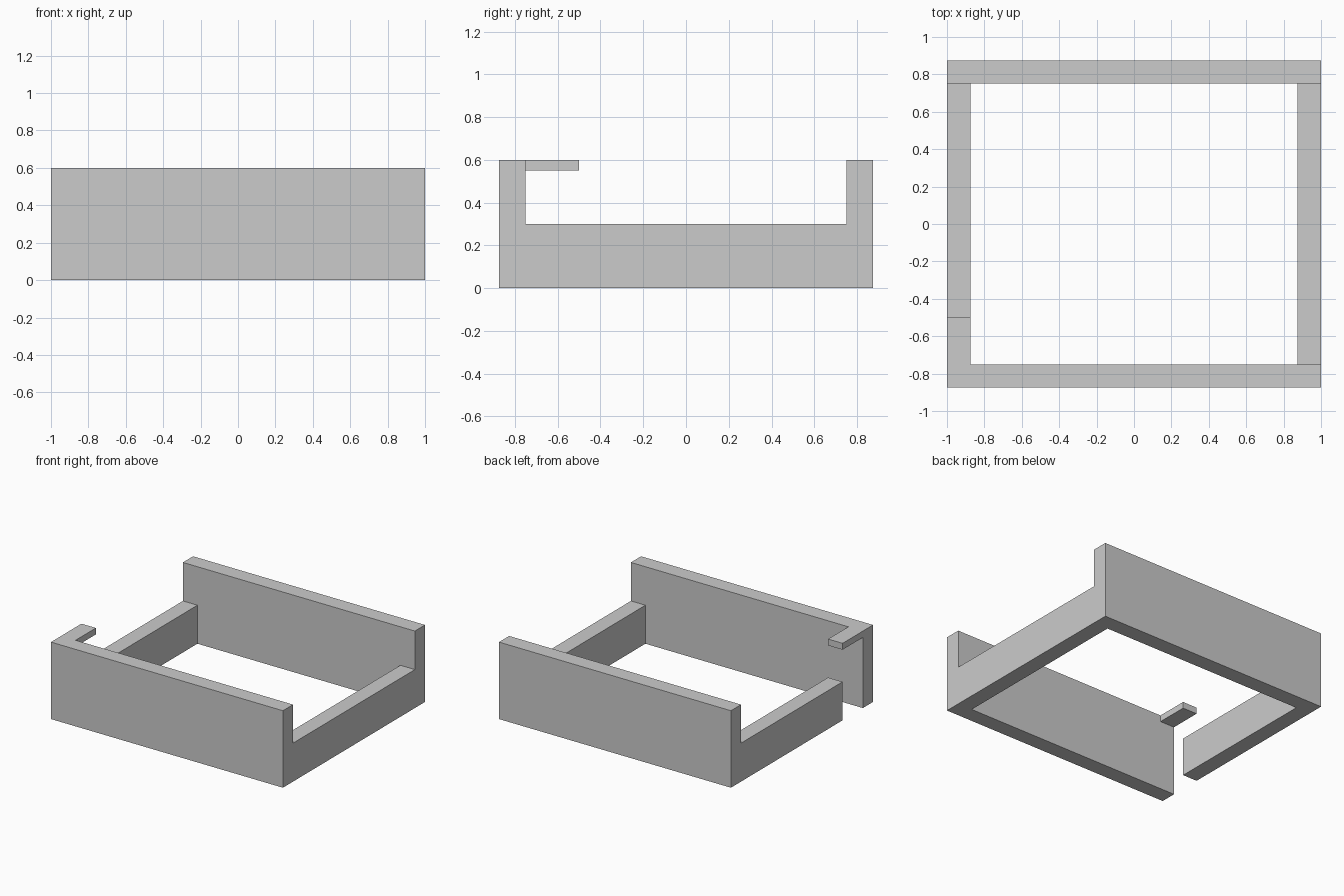
import bpy
import bmesh
from mathutils import Matrix, Vector

if "Cube" in bpy.data.objects:
    bpy.data.objects.remove(bpy.data.objects["Cube"])

WALL = 0.125


def box(name, lo, hi):
    """Axis-aligned box between two corners."""
    lo, hi = Vector(lo), Vector(hi)
    bm = bmesh.new()
    bmesh.ops.create_cube(bm, size=1, matrix=Matrix.Translation((lo + hi) / 2)
                          @ Matrix.Diagonal((*(hi - lo), 1)))
    mesh = bpy.data.meshes.new(name)
    bm.to_mesh(mesh)
    bm.free()
    obj = bpy.data.objects.new(name, mesh)
    bpy.context.collection.objects.link(obj)
    return obj


# Tall front wall is the base that the other walls are fused to
frame = box("tray_frame", (-1, -0.875, 0), (1, -0.75, 0.6))

parts = [
    # Low right wall, full depth
    box("right_wall", (1 - WALL, -0.75, 0), (1, 0.75, 0.3)),
    # Tall back wall
    box("back_wall", (-1, 0.75, 0), (1, 0.875, 0.6)),
    # Low left wall, stopping short of the front to leave a gap
    box("left_wall", (-1, -0.5, 0), (-1 + WALL, 0.75, 0.3)),
    # Thin tab reaching back over the gap
    box("latch_tab", (-1, -0.75, 0.55), (-1 + WALL, -0.5, 0.6)),
]

# Fuse everything so no faces are left inside the joints
for part in parts:
    mod = frame.modifiers.new("join_" + part.name, 'BOOLEAN')
    mod.operation = 'UNION'
    mod.solver = 'EXACT'
    mod.object = part

bpy.context.view_layer.update()
fused = bpy.data.meshes.new_from_object(
    frame.evaluated_get(bpy.context.evaluated_depsgraph_get()))
frame.modifiers.clear()
frame.data = fused
for part in parts:
    bpy.data.objects.remove(part)

# Merge coplanar faces
bm = bmesh.new()
bm.from_mesh(fused)
bmesh.ops.remove_doubles(bm, verts=bm.verts, dist=1e-4)
bmesh.ops.dissolve_limit(bm, angle_limit=0.01, verts=bm.verts, edges=bm.edges)
bm.to_mesh(fused)
bm.free()
